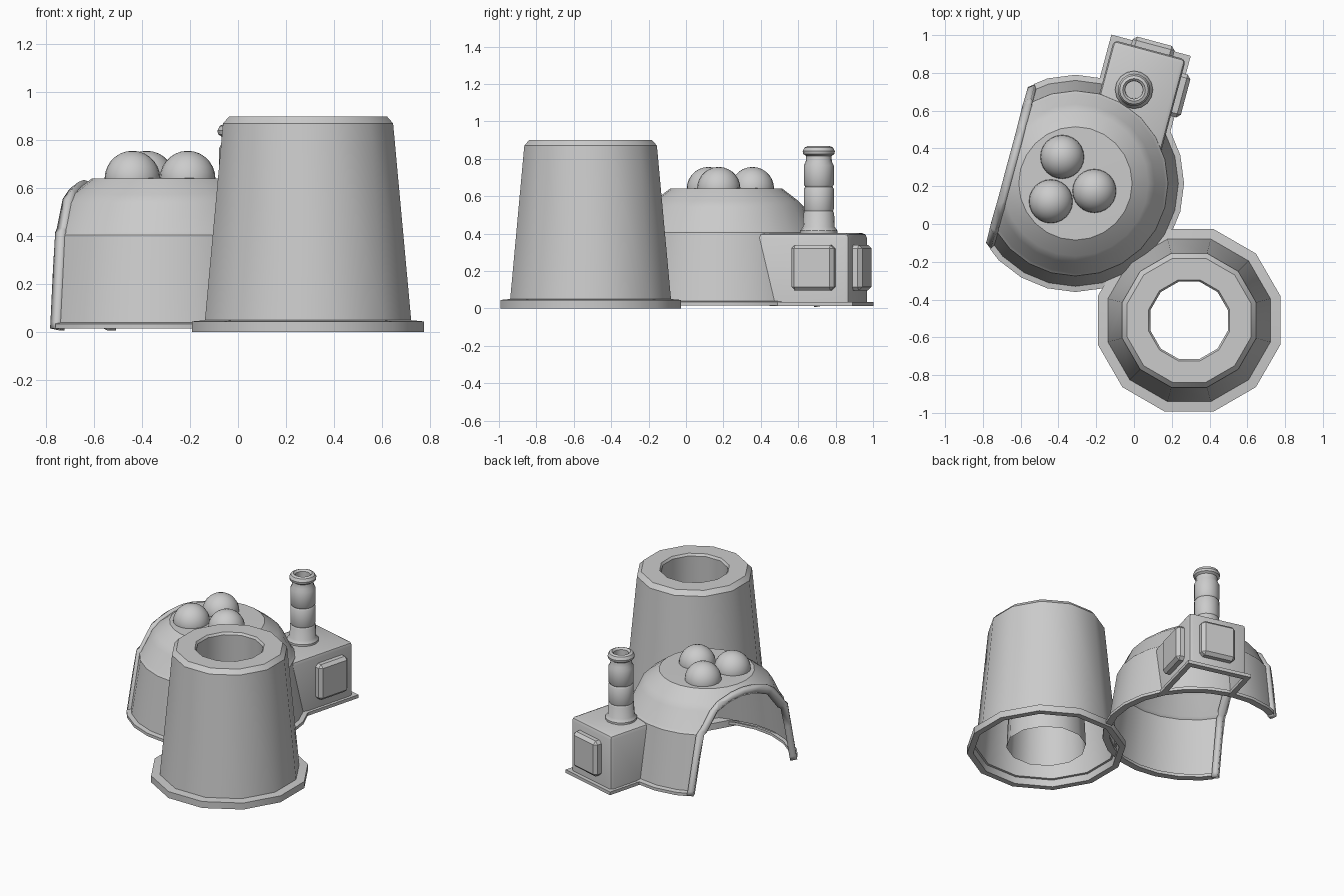
import bpy, bmesh, math
from mathutils import Vector

if "Cube" in bpy.data.objects:
    bpy.data.objects.remove(bpy.data.objects["Cube"])

HALL = (-0.31, 0.215, 0)          # centre of the domed hall
TURN = math.radians(-15)          # hall and annex share this rotation


def finish(name, bm, loc=(0, 0, 0), rot=0, angle=35):
    bmesh.ops.remove_doubles(bm, verts=bm.verts, dist=1e-5)
    bmesh.ops.recalc_face_normals(bm, faces=bm.faces)
    me = bpy.data.meshes.new(name)
    bm.to_mesh(me)
    bm.free()
    ob = bpy.data.objects.new(name, me)
    bpy.context.collection.objects.link(ob)
    ob.location = loc
    ob.rotation_euler[2] = rot
    bpy.ops.object.select_all(action='DESELECT')
    ob.select_set(True)
    bpy.context.view_layer.objects.active = ob
    bpy.ops.object.shade_smooth_by_angle(angle=math.radians(angle))
    return ob


def lathe(profile, sides, start=0.0):
    bm = bmesh.new()
    rings = []
    for r, z in profile:
        rings.append([bm.verts.new((r * math.cos(start + i * math.tau / sides),
                                    r * math.sin(start + i * math.tau / sides), z))
                      for i in range(sides)] if r > 0 else [bm.verts.new((0, 0, z))] * sides)
    for a, b in zip(rings, rings[1:]):
        for i in range(sides):
            j = (i + 1) % sides
            corners = list(dict.fromkeys((a[i], a[j], b[j], b[i])))
            bm.faces.new(corners)
    return bm


def cut(bm, x, keep_right=True):
    n = Vector((1, 0, 0))
    bmesh.ops.bisect_plane(bm, geom=bm.verts[:] + bm.edges[:] + bm.faces[:],
                           plane_co=(x, 0, 0), plane_no=n,
                           clear_inner=keep_right, clear_outer=not keep_right)


def bevelled_box(name, lo, hi, width):
    bm = bmesh.new()
    bmesh.ops.create_cube(bm, size=1)
    for v in bm.verts:
        v.co = [lo[k] + (v.co[k] + 0.5) * (hi[k] - lo[k]) for k in range(3)]
    bmesh.ops.bevel(bm, geom=bm.edges[:], offset=width, segments=1, affect='EDGES')
    return finish(name, bm, HALL, TURN)


# Twelve-sided cooling tower with a hanging inner flue
tower = [(0.25, 0.03), (0.212, 0.885), (0.222, 0.9), (0.34, 0.9), (0.367, 0.87),
         (0.445, 0.05), (0.5, 0.045), (0.5, 0), (0.46, 0), (0.455, 0.045)]
finish("cooling_tower", lathe(tower, 12, math.radians(15)), (0.292, -0.51, 0))

# Domed hall, cut open on one side
wall = [(0.545, 0.04), (0.49, 0.405), (0.475, 0.42), (0.42, 0.54),
        (0.385, 0.575), (0.30, 0.64), (0, 0.645)]
foot = [(0.53, 0.035), (0.53, 0.015), (0.575, 0.015), (0.575, 0.035)]
bm = lathe(foot + wall, 24)
cut(bm, -0.345)
finish("domed_hall", bm, HALL, TURN, 25)

# Raised rim around the open arch
bm = lathe([(0.55, 0.012)] + wall, 24)
cut(bm, -0.362)
cut(bm, -0.33, False)
rim = finish("arch_rim", bm, HALL, TURN, 40)
mod = rim.modifiers.new("thickness", 'SOLIDIFY')
mod.thickness = 0.045
mod.offset = 0

# Three domes on the roof
for k, (x, y) in enumerate([(-0.38, 0.355), (-0.44, 0.12), (-0.21, 0.175)]):
    bm = bmesh.new()
    bmesh.ops.create_uvsphere(bm, u_segments=24, v_segments=14, radius=0.116)
    finish(f"roof_ball_{k + 1}", bm, (x, y, 0.64), angle=60)

# Annex shell, open below and towards the hall
x0, x1, y1 = 0.0, 0.395, 0.785
bm = bmesh.new()


def level(z, r):
    pts = [(x0, math.sqrt(r * r - x0 * x0)), (x0, y1), (x1, y1), (x1, math.sqrt(r * r - x1 * x1))]
    return [bm.verts.new((x, y, z)) for x, y in pts]


low, top = level(0.02, 0.53), level(0.402, 0.47)
for i in range(3):
    bm.faces.new((low[i], low[i + 1], top[i + 1], top[i]))
bm.faces.new(top)
edges = [e for e in bm.edges if len(e.link_faces) == 2]
bmesh.ops.bevel(bm, geom=edges, offset=0.025, segments=2, profile=0.5, affect='EDGES')
finish("annex", bm, HALL, TURN)

# Thin foot around the annex
bm = bmesh.new()
outer = [(-0.02, 0.53), (-0.02, 0.81), (0.415, 0.81), (0.415, 0.35)]
inner = [(0.015, 0.53), (0.015, 0.77), (0.38, 0.77), (0.38, 0.38)]
o = [bm.verts.new((x, y, 0.012)) for x, y in outer]
n = [bm.verts.new((x, y, 0.012)) for x, y in inner]
faces = [bm.faces.new((o[i], o[i + 1], n[i + 1], n[i])) for i in range(3)]
ext = bmesh.ops.extrude_face_region(bm, geom=faces, use_keep_orig=True)
for v in ext["geom"]:
    if isinstance(v, bmesh.types.BMVert):
        v.co.z = 0.034
finish("annex_foot", bm, HALL, TURN)

# Raised wall panels
bevelled_box("end_panel", (0.095, 0.76, 0.095), (0.325, 0.835, 0.34), 0.02)
bevelled_box("side_panel", (0.37, 0.475, 0.095), (0.445, 0.71, 0.34), 0.02)

# Banded chimney with rounded cap
chimney = [(0.1, 0.395), (0.1, 0.415), (0.085, 0.435), (0.082, 0.51), (0.076, 0.52),
           (0.08, 0.53), (0.08, 0.64), (0.073, 0.65), (0.08, 0.66), (0.08, 0.765),
           (0.07, 0.785), (0.068, 0.815), (0.083, 0.825), (0.086, 0.84), (0.076, 0.86),
           (0.06, 0.867), (0.048, 0.855), (0.046, 0.62), (0, 0.62)]
finish("chimney", lathe(chimney, 16), (0, 0.71, 0))
